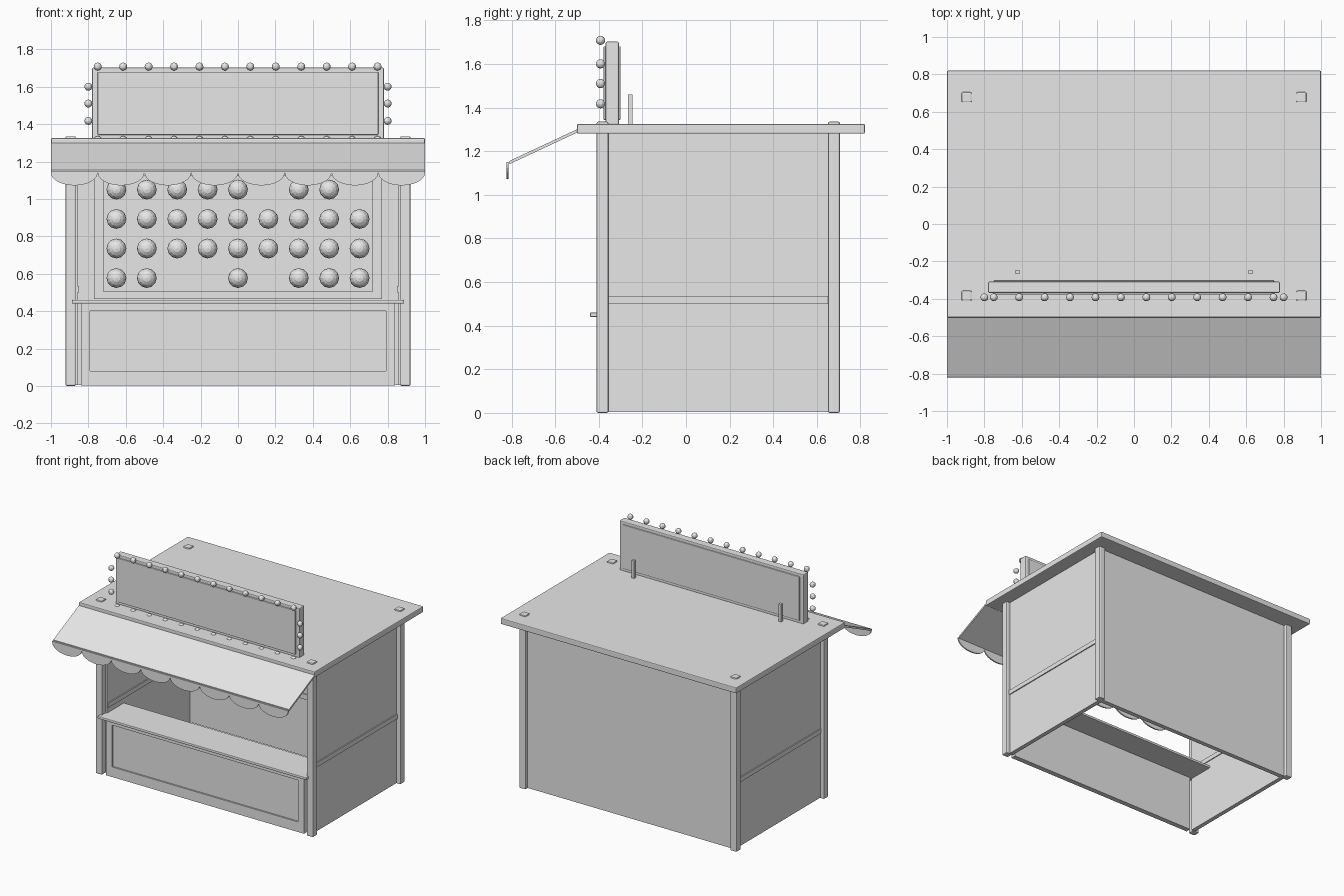
import bpy, bmesh, math
from mathutils import Matrix

if "Cube" in bpy.data.objects:
    bpy.data.objects.remove(bpy.data.objects["Cube"])

GREY = bpy.data.materials.new("light_grey")
GREY.diffuse_color = (0.8, 0.8, 0.8, 1)
GREY.use_nodes = True
GREY.node_tree.nodes["Principled BSDF"].inputs["Base Color"].default_value = GREY.diffuse_color


def finish(name, bm, bevel=0.0):
    bmesh.ops.recalc_face_normals(bm, faces=bm.faces[:])
    me = bpy.data.meshes.new(name)
    bm.to_mesh(me)
    bm.free()
    me.materials.append(GREY)
    ob = bpy.data.objects.new(name, me)
    bpy.context.collection.objects.link(ob)
    if bevel:
        mod = ob.modifiers.new("bevel", 'BEVEL')
        mod.width = bevel
        mod.segments = 2
    return ob


def add_box(bm, x0, x1, y0, y1, z0, z1):
    m = Matrix.Translation(((x0 + x1) / 2, (y0 + y1) / 2, (z0 + z1) / 2))
    m = m @ Matrix.Diagonal((x1 - x0, y1 - y0, z1 - z0, 1))
    bmesh.ops.create_cube(bm, size=1, matrix=m)


def box(name, x0, x1, y0, y1, z0, z1, bevel=0.0):
    bm = bmesh.new()
    add_box(bm, x0, x1, y0, y1, z0, z1)
    return finish(name, bm, bevel)


def recessed_board(name, x, y0, y1, z0, z1, ix, iz0, iz1, depth):
    """Board whose front face has a sunk rectangle."""
    bm = bmesh.new()
    add_box(bm, -x, x, y0, y1, z0, z1)
    bm.normal_update()
    front = min(bm.faces, key=lambda f: f.calc_center_median().y)
    bmesh.ops.inset_individual(bm, faces=[front], thickness=0.02)
    for v in front.verts:
        v.co.x = math.copysign(ix, v.co.x)
        v.co.z = iz0 if v.co.z < (z0 + z1) / 2 else iz1
    inner = bmesh.ops.extrude_discrete_faces(bm, faces=[front])["faces"][0]
    for v in inner.verts:
        v.co.y += depth
    return finish(name, bm)


def extrude_profile(name, pts, axis, a, b):
    """Extrude 2D points (u, z) along x or y, from a to b."""
    bm = bmesh.new()
    place = (lambda u, z, t: (t, u, z)) if axis == 'x' else (lambda u, z, t: (u, t, z))
    face = bm.faces.new([bm.verts.new(place(u, z, a)) for u, z in pts])
    ext = bmesh.ops.extrude_face_region(bm, geom=[face])["geom"]
    i = 0 if axis == 'x' else 1
    for v in ext:
        if isinstance(v, bmesh.types.BMVert):
            v.co[i] = b
    return finish(name, bm)


# Roof and corner posts poking slightly through it
box("roof", -1, 1, -0.5, 0.82, 1.28, 1.325, 0.006)
for sx in (-1, 1):
    for yc in (-0.383, 0.678):
        box("corner_post", sx * 0.895 - 0.027, sx * 0.895 + 0.027,
            yc - 0.027, yc + 0.027, 0, 1.335, 0.007)

# Walls with a middle rail on each side
for sx in (-1, 1):
    xs = sorted((sx * 0.857, sx * 0.89))
    box("side_wall", *xs, -0.365, 0.66, 0.005, 1.28)
    xs = sorted((sx * 0.85, sx * 0.898))
    box("side_rail", *xs, -0.36, 0.655, 0.5, 0.535)
box("back_wall", -0.88, 0.88, 0.645, 0.68, 0.005, 1.28)

# Front panel and counter
recessed_board("front_panel", 0.84, -0.4, -0.36, 0.003, 0.44, 0.79, 0.08, 0.4, 0.012)
box("counter", -0.885, 0.885, -0.44, -0.155, 0.44, 0.46, 0.005)

# Target board with balloons, a few of them popped
recessed_board("target_board", 0.77, 0.6, 0.645, 0.465, 1.165, 0.72, 0.505, 1.125, 0.01)
rows = [(0.577, "110010111"), (0.735, "111111111"),
        (0.893, "111111111"), (1.05, "111110110")]
bm = bmesh.new()
for z, mask in rows:
    for i, c in enumerate(mask):
        if c == "1":
            m = Matrix.Translation((-0.65 + i * 0.1625, 0.575, z))
            m = m @ Matrix.Rotation(math.pi / 2, 4, 'X')
            bmesh.ops.create_uvsphere(bm, u_segments=12, v_segments=8,
                                      radius=0.053, matrix=m)
finish("balloons", bm)

# Sloping awning with scalloped valance
extrude_profile("awning", [(-0.5, 1.30), (-0.5, 1.285), (-0.81, 1.14), (-0.81, 1.155)],
                'x', -1, 1)
pts = [(-1, 1.15), (-1, 1.14)]
for k in range(8):
    for j in range(1, 13):
        t = math.pi * j / 12
        pts.append((-0.875 + 0.25 * k - 0.125 * math.cos(t), 1.14 - 0.068 * math.sin(t)))
pts.append((1, 1.15))
extrude_profile("valance", pts, 'y', -0.823, -0.813)

# Sign board with raised panels on both faces, and rear braces
box("sign_board", -0.78, 0.78, -0.368, -0.308, 1.32, 1.702, 0.006)
box("sign_panel", -0.75, 0.75, -0.378, -0.3, 1.343, 1.68, 0.004)
for sx in (-1, 1):
    box("sign_brace", sx * 0.623 - 0.011, sx * 0.623 + 0.011, -0.267, -0.245, 1.32, 1.46)

# Bulbs around the sign
spots = [(-0.75 + i * 1.496 / 11, z) for i in range(12) for z in (1.708, 1.315)]
spots += [(sx * 0.8, z) for sx in (-1, 1) for z in (1.6, 1.51, 1.417)]
bm = bmesh.new()
for x, z in spots:
    bmesh.ops.create_uvsphere(bm, u_segments=12, v_segments=8, radius=0.021,
                              matrix=Matrix.Translation((x, -0.392, z)))
finish("sign_bulbs", bm)
